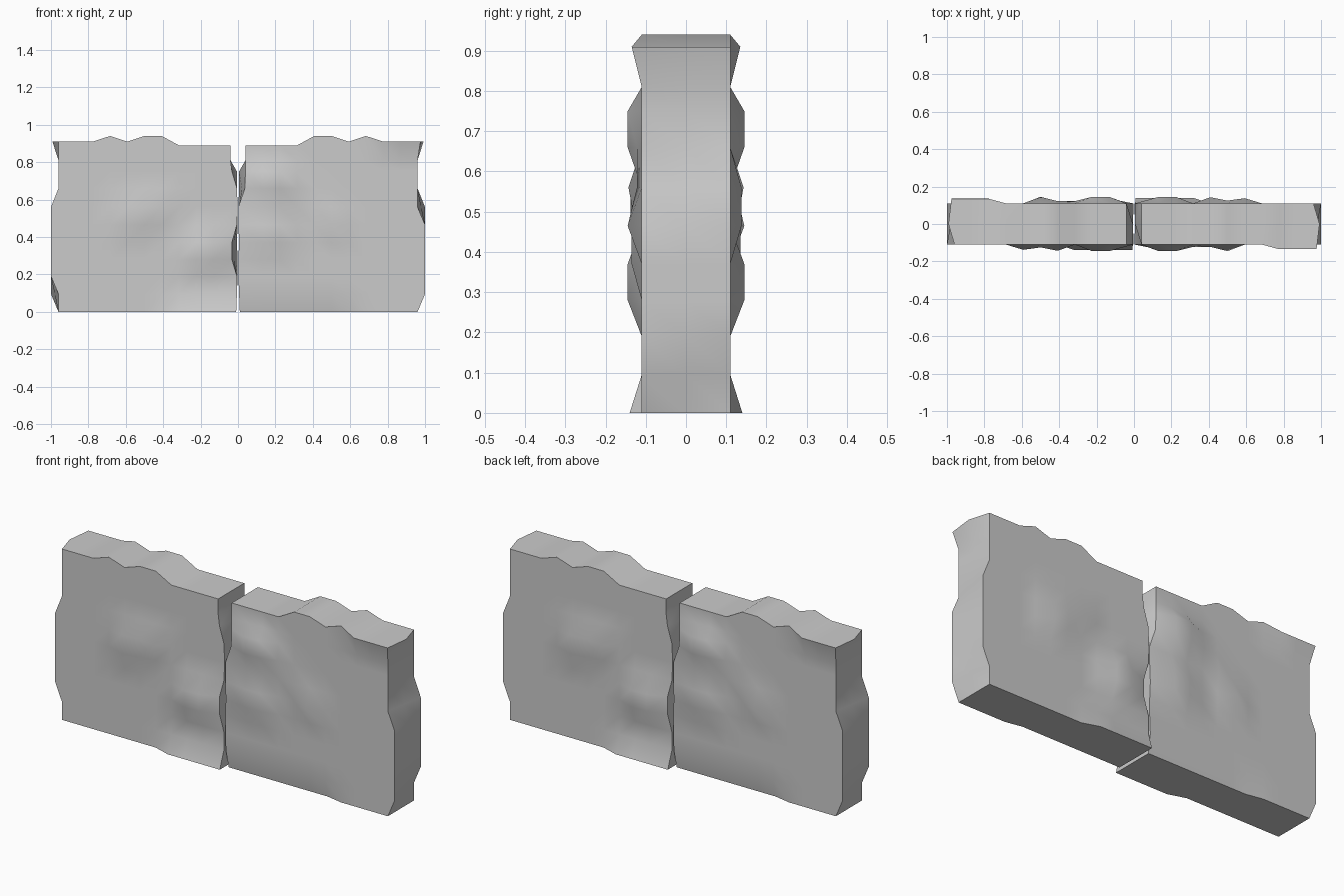
import bpy, bmesh, math

if "Cube" in bpy.data.objects:
    bpy.data.objects.remove(bpy.data.objects["Cube"])

NX, NY, NZ = 10, 2, 10
ROWS = [0, .095, .19, .28, .37, .465, .56, .66, .75, .81, .91]
TOP = [.91, .91, .91, .94, .91, .94, .94, .89, .89, .89, .89]

# chiselled patches: column range, row range, outward offset
FRONT = [(7, 10, 0, 0, .03), (8, 9, 3, 4, .035), (4, 4, 5, 6, .028),
         (5, 5, 5, 6, .015), (6, 6, 6, 6, .033)]
BACK = [(8, 9, 7, 8, .035), (7, 7, 7, 7, .012), (5, 5, 5, 5, .035), (6, 6, 6, 6, .012),
        (8, 9, 4, 5, .025), (4, 10, 0, 0, -.018), (0, 2, 10, 10, .025)]
# end profiles (bottom to top) at the front, middle and back of the slab
OUTER = [[0, 0, 1, 1, 1, 1, 1, 0, 0, 0, 0],
         [0, .5, 1, 1, 1, 1, .5, 0, 0, 0, .8],
         [0, 1, 1, 1, 1, 1, 0, 0, 0, 0, .4]]
INNER = [[.8, .9, .9, .2, .2, .9, 1, .9, .2, 0, 0],
         [.8, .9, .7, .5, .5, .9, .9, .5, .9, 0, 0],
         [.8, .9, 1, 1, .9, 1, 1, .1, 0, 0, 0]]


def offset(patches, i, j):
    return sum(d for a, b, c, e, d in patches if a <= i <= b and c <= j <= e)


def place(i, k, j):
    x = -.96 + .092 * i
    if i == 0:
        x -= .04 * OUTER[k][j]
    if i == NX:
        x += .038 * INNER[k][j]
    y = (k - 1) * .11
    if k == 0:
        y -= offset(FRONT, i, j)
    if k == NY:
        y += offset(BACK, i, j)
    z = TOP[i] if j == NZ else ROWS[j]
    return x, y, z


def slab(name, turn):
    bm = bmesh.new()
    cache = {}

    def vert(*key):
        if key not in cache:
            cache[key] = bm.verts.new(place(*key))
        return cache[key]

    # skin the six sides of the lattice
    size = (NX, NY, NZ)
    for axis in range(3):
        u, v = [a for a in range(3) if a != axis]
        for level in (0, size[axis]):
            for a in range(size[u]):
                for b in range(size[v]):
                    quad = []
                    for da, db in ((0, 0), (1, 0), (1, 1), (0, 1)):
                        key = [0, 0, 0]
                        key[axis], key[u], key[v] = level, a + da, b + db
                        quad.append(vert(*key))
                    bm.faces.new(quad)
    bmesh.ops.recalc_face_normals(bm, faces=bm.faces)
    mesh = bpy.data.meshes.new(name)
    bm.to_mesh(mesh)
    bm.free()
    ob = bpy.data.objects.new(name, mesh)
    bpy.context.collection.objects.link(ob)
    ob.rotation_euler.z = turn
    bpy.ops.object.select_all(action='DESELECT')
    ob.select_set(True)
    bpy.context.view_layer.objects.active = ob
    bpy.ops.object.shade_smooth_by_angle(angle=math.radians(45))


# two identical stones, the second turned half way round
slab("left_stone_slab", 0)
slab("right_stone_slab", math.pi)
